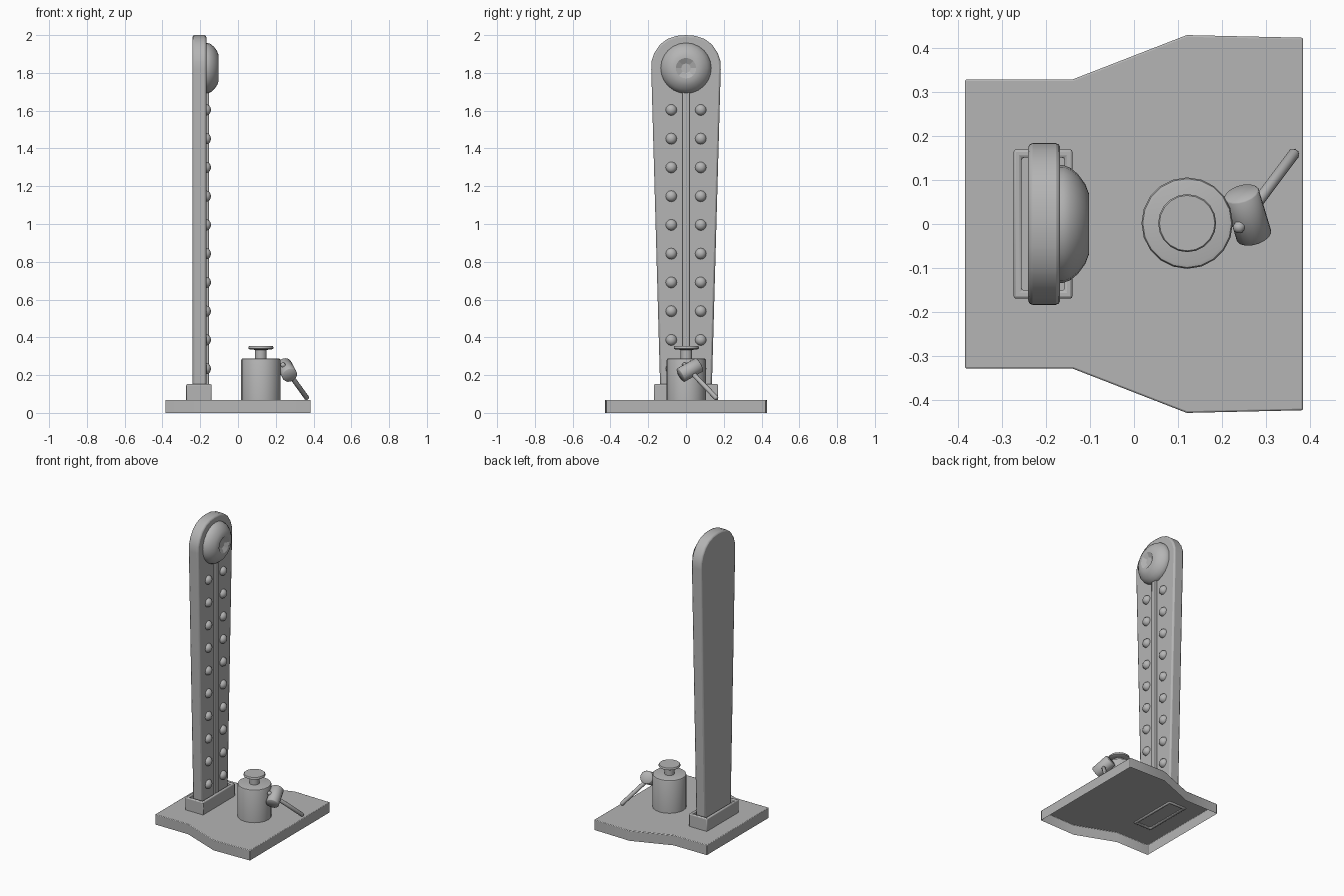
import bpy, bmesh, math
from mathutils import Vector

if "Cube" in bpy.data.objects:
    bpy.data.objects.remove(bpy.data.objects["Cube"])

grey = bpy.data.materials.new("dark_grey")
grey.diffuse_color = (0.46, 0.46, 0.46, 1)
grey.use_nodes = True
grey.node_tree.nodes["Principled BSDF"].inputs["Base Color"].default_value = grey.diffuse_color


def make(name, bm, bevel=0.0, angle=35):
    bmesh.ops.recalc_face_normals(bm, faces=bm.faces)
    me = bpy.data.meshes.new(name)
    bm.to_mesh(me)
    bm.free()
    me.materials.append(grey)
    ob = bpy.data.objects.new(name, me)
    bpy.context.collection.objects.link(ob)
    bpy.ops.object.select_all(action='DESELECT')
    bpy.context.view_layer.objects.active = ob
    ob.select_set(True)
    if bevel:
        m = ob.modifiers.new("soft_edges", 'BEVEL')
        m.width = bevel
        m.segments = 2
        m.limit_method = 'ANGLE'
        m.angle_limit = math.radians(40)
    bpy.ops.object.shade_smooth_by_angle(angle=math.radians(angle))
    return ob


def prism(name, pts, offset, bevel, open_start=False):
    """Extrude an outline of 3D points along an offset."""
    bm = bmesh.new()
    f = bm.faces.new([bm.verts.new(p) for p in pts])
    ret = bmesh.ops.extrude_face_region(bm, geom=[f], use_keep_orig=True)
    verts = [g for g in ret["geom"] if isinstance(g, bmesh.types.BMVert)]
    bmesh.ops.translate(bm, verts=verts, vec=offset)
    if open_start:
        bmesh.ops.delete(bm, geom=[f], context='FACES_ONLY')
    return make(name, bm, bevel)


def lathe(name, profile, n, origin, axis, angle=50):
    """Revolve (radius, height) points about an axis through origin."""
    bm = bmesh.new()
    q = Vector((0, 0, 1)).rotation_difference(Vector(axis).normalized())
    rings = []
    for r, h in profile:
        k = 1 if r == 0 else n
        rings.append([bm.verts.new(Vector(origin) + q @ Vector((
            r * math.cos(math.tau * i / n), r * math.sin(math.tau * i / n), h)))
            for i in range(k)])
    for a, b in zip(rings, rings[1:]):
        for i in range(n):
            j = (i + 1) % n
            face = []
            for v in (a[i % len(a)], a[j % len(a)], b[j % len(b)], b[i % len(b)]):
                if v not in face:
                    face.append(v)
            bm.faces.new(face)
    return make(name, bm, 0, angle)


# Base platform, hollow underneath
half = [(-0.385, 0.329), (-0.14, 0.329), (0.12, 0.43), (0.385, 0.424)]
outline = half + [(x, -y) for x, y in reversed(half)]
prism("base_platform", [(x, y, 0) for x, y in outline], (0, 0, 0.068), 0.004, True)

# Tower board with rounded top
side = [(0.135, 0.069), (0.184, 1.82), (0.183, 1.86), (0.168, 1.905),
        (0.138, 1.95), (0.098, 1.98), (0.05, 1.996)]
prof = side + [(0, 2.0)] + [(-y, z) for y, z in reversed(side)]
prism("tower_board", [(-0.241, y, z) for y, z in prof], (0.073, 0, 0), 0.01)

# Socket frame around the tower foot
bm = bmesh.new()
loops = []
for hx, hy, z in [(0.067, 0.17, 0.06), (0.067, 0.17, 0.152),
                  (0.049, 0.151, 0.152), (0.049, 0.151, 0.06)]:
    loops.append([bm.verts.new((-0.207 + sx * hx, sy * hy, z))
                  for sx, sy in ((-1, -1), (1, -1), (1, 1), (-1, 1))])
for k in range(4):
    a, b = loops[k], loops[(k + 1) % 4]
    for i in range(4):
        bm.faces.new((a[i], a[(i + 1) % 4], b[(i + 1) % 4], b[i]))
make("tower_socket", bm, 0.006)

# Centre rail
prism("centre_rail", [(-0.172, y, z) for y, z in
                      ((-0.019, 0.07), (0.019, 0.07), (0.019, 1.75), (-0.019, 1.75))],
      (0.018, 0, 0), 0.005)

# Two columns of lamp studs
dome = [(0.03 * math.cos(a), 0.026 * math.sin(a))
        for a in (0, math.pi / 8, math.pi / 4, 3 * math.pi / 8)] + [(0, 0.026)]
for i in range(10):
    for s in (-1, 1):
        lathe("lamp_stud", dome, 12, (-0.169, s * 0.078, 0.234 + i * 0.1522), (1, 0, 0))

# Bell dome with a faceted dish at its centre
lathe("bell", [(0.134, -0.005), (0.134, 0.008), (0.128, 0.024), (0.113, 0.042),
               (0.091, 0.058), (0.07, 0.066), (0.054, 0.067)],
      24, (-0.169, 0, 1.825), (1, 0, 0))
lathe("bell_dish", [(0.059, 0.066), (0.026, 0.05), (0, 0.05)],
      8, (-0.169, 0, 1.825), (1, 0, 0), 15)

# Strike pedestal and plunger
lathe("strike_pedestal", [(0.104, 0.0685), (0.104, 0.279), (0.101, 0.286), (0.094, 0.288),
                          (0, 0.288)], 20, (0.121, 0.002, 0), (0, 0, 1))
lathe("plunger", [(0.031, 0.286), (0.031, 0.334), (0.056, 0.335), (0.066, 0.34),
                  (0.066, 0.349), (0.063, 0.353), (0, 0.353)], 20, (0.121, 0.002, 0), (0, 0, 1))

# Leaning mallet
a, b = Vector((0.274, -0.029, 0.199)), Vector((0.244, 0.07, 0.255))
L = (b - a).length
lathe("mallet_head", [(0, 0), (0.038, 0), (0.041, 0.003), (0.041, L - 0.003),
                      (0.038, L), (0, L)], 16, a, b - a)
a, b = Vector((0.234, -0.014, 0.26)), Vector((0.368, 0.165, 0.074))
L = (b - a).length
lathe("mallet_handle", [(0, -0.003), (0.009, 0), (0.013, 0.006), (0.013, L - 0.008),
                        (0.009, L - 0.002), (0, L)], 12, a, b - a)
